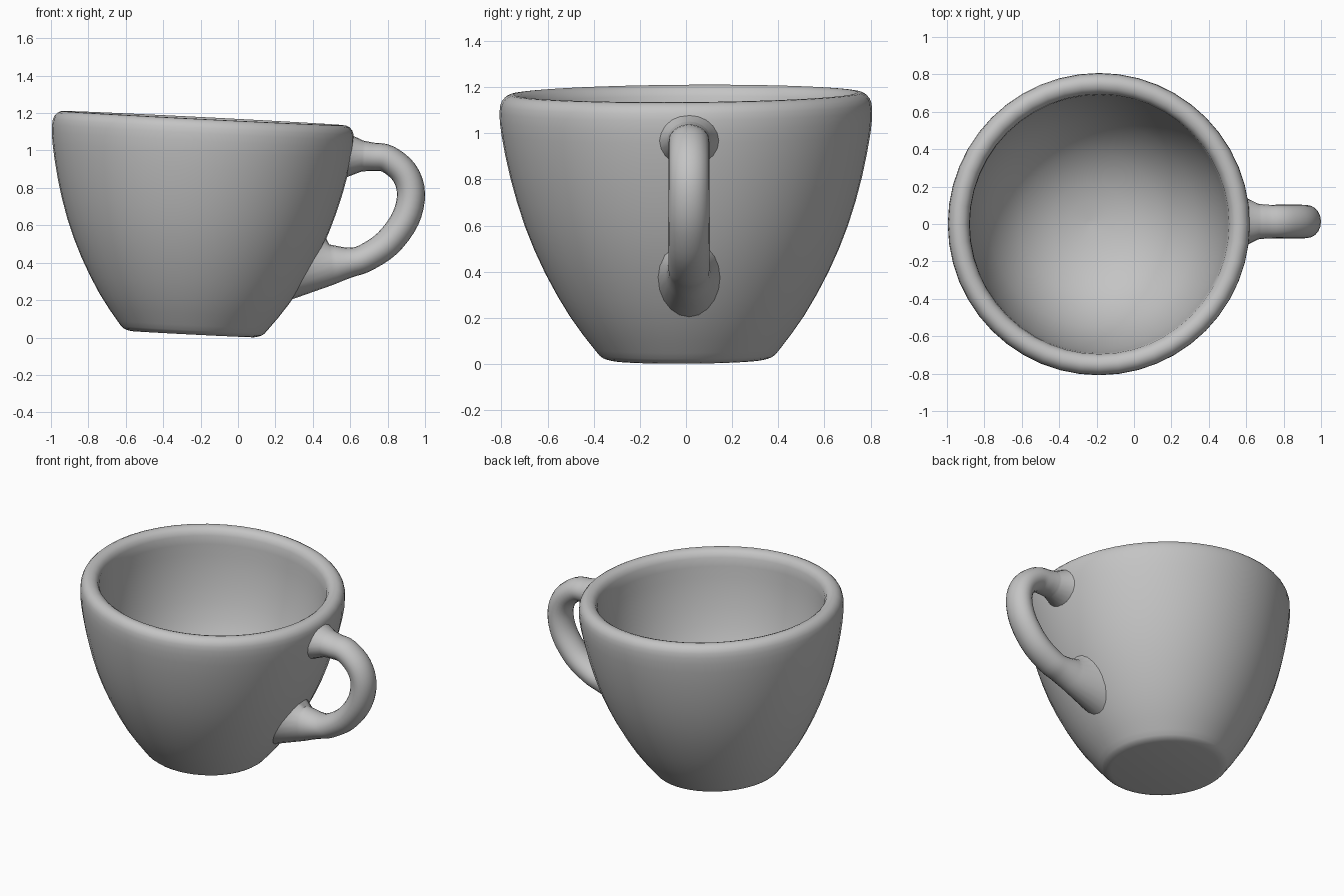
import bpy, bmesh, math
from mathutils import Vector, Matrix

if "Cube" in bpy.data.objects:
    bpy.data.objects.remove(bpy.data.objects["Cube"])

clay = bpy.data.materials.new("grey clay")
clay.diffuse_color = (0.55, 0.55, 0.55, 1)
clay.use_nodes = True
clay.node_tree.nodes["Principled BSDF"].inputs["Base Color"].default_value = clay.diffuse_color


def spline(points, steps):
    """Smooth Catmull-Rom path through tuples of any length."""
    pts = [Vector(p) for p in points]
    pts = [pts[0] * 2 - pts[1]] + pts + [pts[-1] * 2 - pts[-2]]
    out = []
    for i in range(1, len(pts) - 2):
        a, b, c, d = pts[i - 1:i + 3]
        for s in range(steps):
            t = s / steps
            out.append(0.5 * (b * 2 + (c - a) * t + (a * 2 - b * 5 + c * 4 - d) * t * t
                              + (b * 3 - a - c * 3 + d) * t ** 3))
    return out + [pts[-2]]


def skin(name, rings):
    """Join closed rings of points into a capped smooth surface."""
    bm = bmesh.new()
    rows = [[bm.verts.new(p) for p in ring] for ring in rings]
    n = len(rows[0])
    for r0, r1 in zip(rows, rows[1:]):
        for i in range(n):
            j = (i + 1) % n
            bm.faces.new((r0[i], r0[j], r1[j], r1[i]))
    bm.faces.new(rows[0][::-1])
    bm.faces.new(rows[-1])
    bmesh.ops.recalc_face_normals(bm, faces=bm.faces)
    me = bpy.data.meshes.new(name)
    bm.to_mesh(me)
    bm.free()
    me.materials.append(clay)
    ob = bpy.data.objects.new(name, me)
    bpy.context.collection.objects.link(ob)
    bpy.ops.object.select_all(action='DESELECT')
    ob.select_set(True)
    bpy.context.view_layer.objects.active = ob
    bpy.ops.object.shade_smooth_by_angle(angle=math.radians(50))
    return ob


# Cup bowl: (radius, height) up the outside, over the rim, down the rounded inside
outside = [(0.33, 0.0), (0.37, 0.012), (0.405, 0.05), (0.508, 0.19), (0.615, 0.38),
           (0.70, 0.58), (0.762, 0.79), (0.80, 0.98), (0.808, 1.08), (0.797, 1.13)]
inside = [(0.765, 1.155), (0.725, 1.15), (0.695, 1.11), (0.685, 0.98), (0.655, 0.79),
          (0.595, 0.59), (0.505, 0.43), (0.38, 0.30), (0.21, 0.21), (0.02, 0.175)]
SIDES = 48
cup = skin("cup_bowl", [[(r * math.cos(k * math.tau / SIDES), r * math.sin(k * math.tau / SIDES), h)
                         for k in range(SIDES)] for r, h in spline(outside + inside, 2)])
# The bowl leans slightly towards the handle and the front
cup.data.transform(Matrix.Translation((-0.242, 0.007, 0.018)) @ Matrix.Rotation(math.radians(2.9), 4, 'Y')
                   @ Matrix.Rotation(math.radians(0.4), 4, 'X'))


def wall_x(y, z):
    """Handle-side x of the bowl's outer wall, a little below its surface."""
    h = z + 0.015
    for (r0, h0), (r1, h1) in zip(outside, outside[1:]):
        if h0 <= h <= h1:
            r = r0 + (r1 - r0) * (h - h0) / (h1 - h0)
    return -0.242 + 0.05 * z + math.sqrt(r * r - y * y) - 0.02


CIRCLE = [(math.cos(k * math.tau / 20), math.sin(k * math.tau / 20)) for k in range(20)]
Y_MID = 0.013


def footprint(z_mid, half_height, half_width):
    """Ring lying on the bowl wall where a handle end spreads out."""
    pts = [(Y_MID + half_width * s, z_mid + half_height * c) for c, s in CIRCLE]
    return [(wall_x(y, z), y, z) for y, z in pts]


# Handle: (x, z, thickness radius, width radius) between two spread ends
path = [(0.665, 0.970, 0.083, 0.095), (0.72, 0.966, 0.076, 0.09), (0.80, 0.955, 0.074, 0.088),
        (0.89, 0.88, 0.074, 0.088), (0.925, 0.77, 0.075, 0.088), (0.895, 0.635, 0.076, 0.09),
        (0.80, 0.505, 0.076, 0.09), (0.68, 0.425, 0.075, 0.09), (0.60, 0.402, 0.08, 0.092),
        (0.50, 0.390, 0.108, 0.102)]
samples = spline(path, 4)
rings = [footprint(0.968, 0.12, 0.14)]
for i, (x, z, thick, wide) in enumerate(samples):
    a, b = samples[max(i - 1, 0)], samples[min(i + 1, len(samples) - 1)]
    tx, tz = b[0] - a[0], b[1] - a[1]
    size = math.hypot(tx, tz)
    nx, nz = -tz / size, tx / size
    rings.append([(x + nx * thick * c, Y_MID + wide * s, z + nz * thick * c) for c, s in CIRCLE])
rings.append(footprint(0.375, -0.178, 0.14))
skin("handle", rings)
